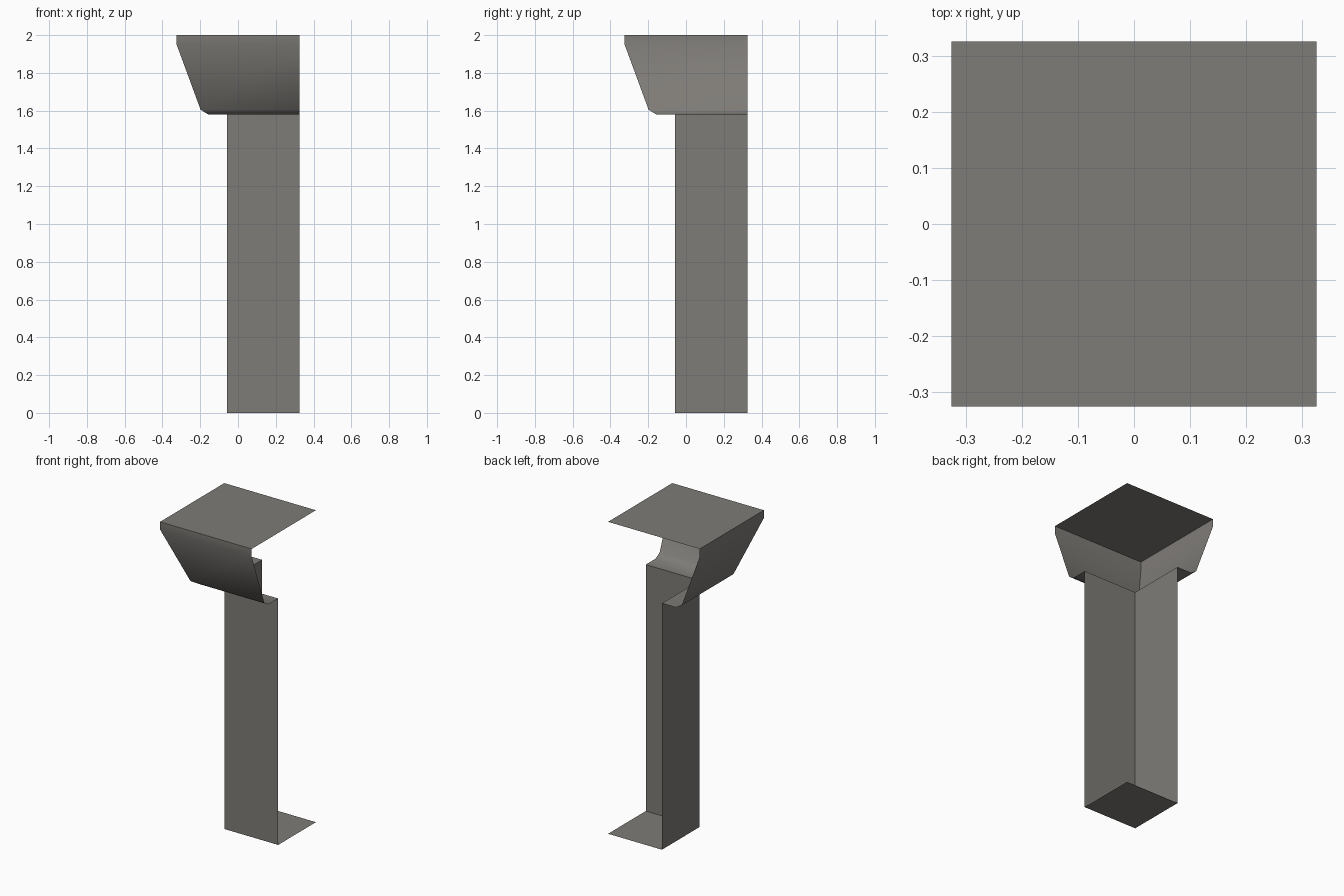
import bpy

if "Cube" in bpy.data.objects:
    bpy.data.objects.remove(bpy.data.objects["Cube"])

H = 0.325      # half width of the top slab, also the open cut planes
P = -0.057     # outer plane of the post
Z = 1.58       # height where the post meets the capital

stone = bpy.data.materials.new("warm grey stone")
stone.diffuse_color = (0.21, 0.20, 0.185, 1)
stone.use_nodes = True
stone.node_tree.nodes["Principled BSDF"].inputs["Base Color"].default_value = stone.diffuse_color


def add_mesh(name, verts, faces, smooth=False):
    mesh = bpy.data.meshes.new(name)
    mesh.from_pydata(verts, [], faces)
    mesh.materials.append(stone)
    for poly in mesh.polygons:
        poly.use_smooth = smooth
    obj = bpy.data.objects.new(name, mesh)
    bpy.context.collection.objects.link(obj)
    return obj


def square(name, low, z, up):
    """Flat square from low to H at height z."""
    verts = [(low, low, z), (H, low, z), (H, H, z), (low, H, z)]
    add_mesh(name, verts, [(0, 1, 2, 3) if up else (3, 2, 1, 0)])


def side(name, profile, left, smooth=False):
    """Sweep an (offset, z) profile along one side, mitred at the outer corner."""
    verts, faces = [], []
    for p, z in profile:
        verts += [(p, p, z), (p, H, z) if left else (H, p, z)]
    for i in range(0, 2 * len(profile) - 2, 2):
        quad = (i, i + 1, i + 3, i + 2)
        faces.append(quad[::-1] if left else quad)
    add_mesh(name, verts, faces, smooth)


post = [(P, 0), (P, Z)]
capital = [(P, Z), (-0.157, Z), (-0.198, 1.605), (-H, 1.95), (-H, 2.0)]

# Two outer sides of the corner post; the other two stay open
for label, left in (("front", False), ("left", True)):
    side(label + "_post_wall", post, left)
    side(label + "_capital", capital, left, smooth=True)

# End caps
square("top_slab", -H, 2.0, True)
square("post_base", P, 0.0, False)
